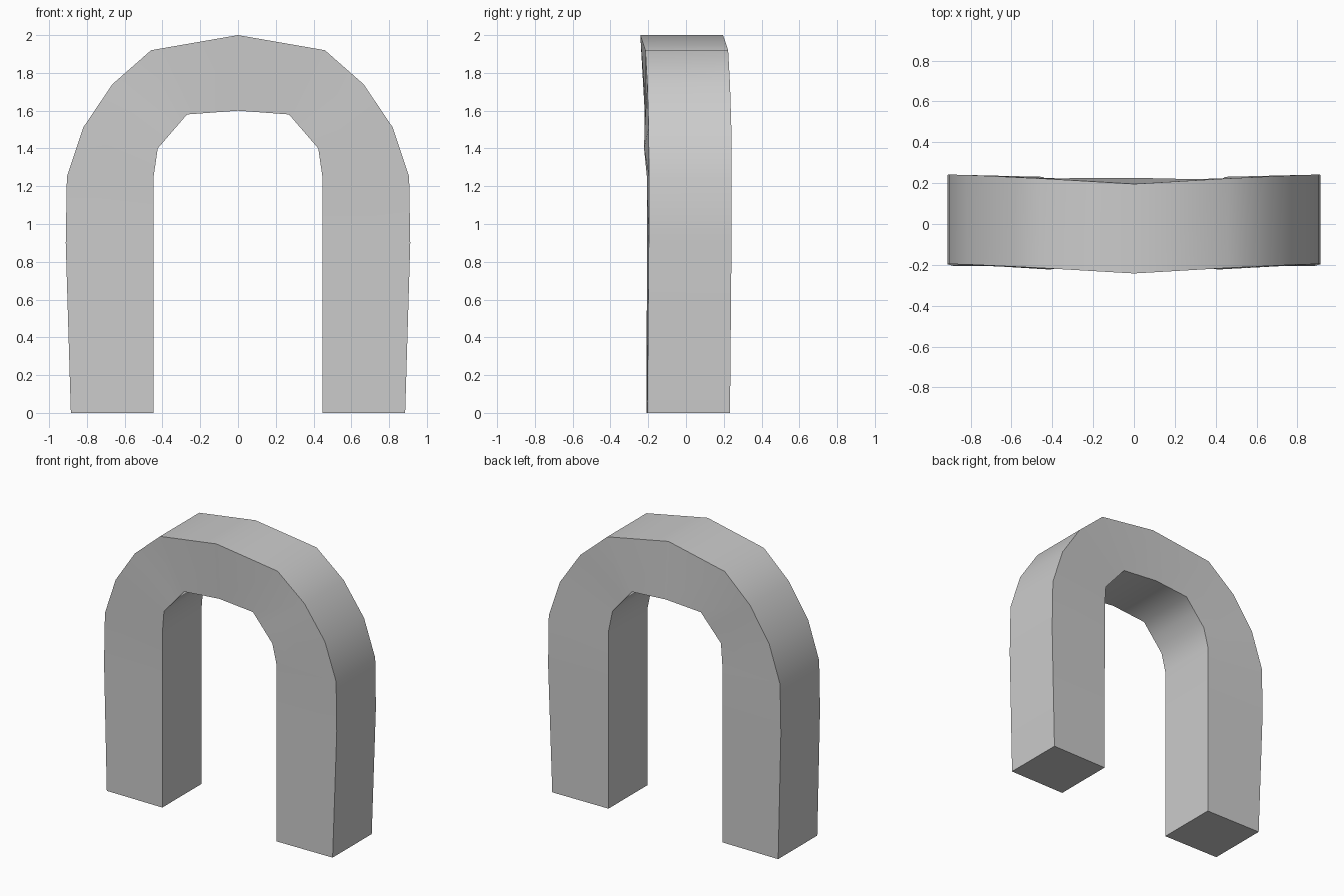
import bpy, bmesh, math

if "Cube" in bpy.data.objects:
    bpy.data.objects.remove(bpy.data.objects["Cube"])

DEPTH = 0.438
# half-profile stations (x, z, y of front edge), from the foot up to the crown
OUTER = [(0.885, 0, -0.205), (0.912, 0.9, -0.197), (0.906, 1.25, -0.196),
         (0.82, 1.51, -0.198), (0.665, 1.74, -0.205), (0.46, 1.92, -0.215), (0, 2.0, -0.242)]
INNER = [(0.447, 0, -0.209), (0.447, 0.9, -0.207), (0.447, 1.25, -0.207),
         (0.425, 1.4, -0.222), (0.345, 1.493, -0.22), (0.27, 1.58, -0.218), (0, 1.6, -0.212)]


def full_arch(half):
    """Mirror a half profile into left foot -> crown -> right foot."""
    return [(-x, z, y) for x, z, y in half] + half[-2::-1]


# arch: a four-cornered section swept over the stations, capped at the feet
bm = bmesh.new()
rings = []
for (xo, zo, yo), (xi, zi, yi) in zip(full_arch(OUTER), full_arch(INNER)):
    corners = [(xo, yo, zo), (xo, yo + DEPTH, zo), (xi, yi + DEPTH, zi), (xi, yi, zi)]
    rings.append([bm.verts.new(c) for c in corners])
for a, b in zip(rings, rings[1:]):
    for i in range(4):
        j = (i + 1) % 4
        bm.faces.new((a[i], a[j], b[j], b[i]))
bm.faces.new(rings[0])
bm.faces.new(rings[-1])
bmesh.ops.recalc_face_normals(bm, faces=bm.faces)

mesh = bpy.data.meshes.new("arch")
bm.to_mesh(mesh)
bm.free()
arch = bpy.data.objects.new("arch", mesh)
bpy.context.collection.objects.link(arch)

# soft bends along the arch, crisp long edges
bpy.context.view_layer.objects.active = arch
arch.select_set(True)
bpy.ops.object.shade_smooth_by_angle(angle=math.radians(50))
